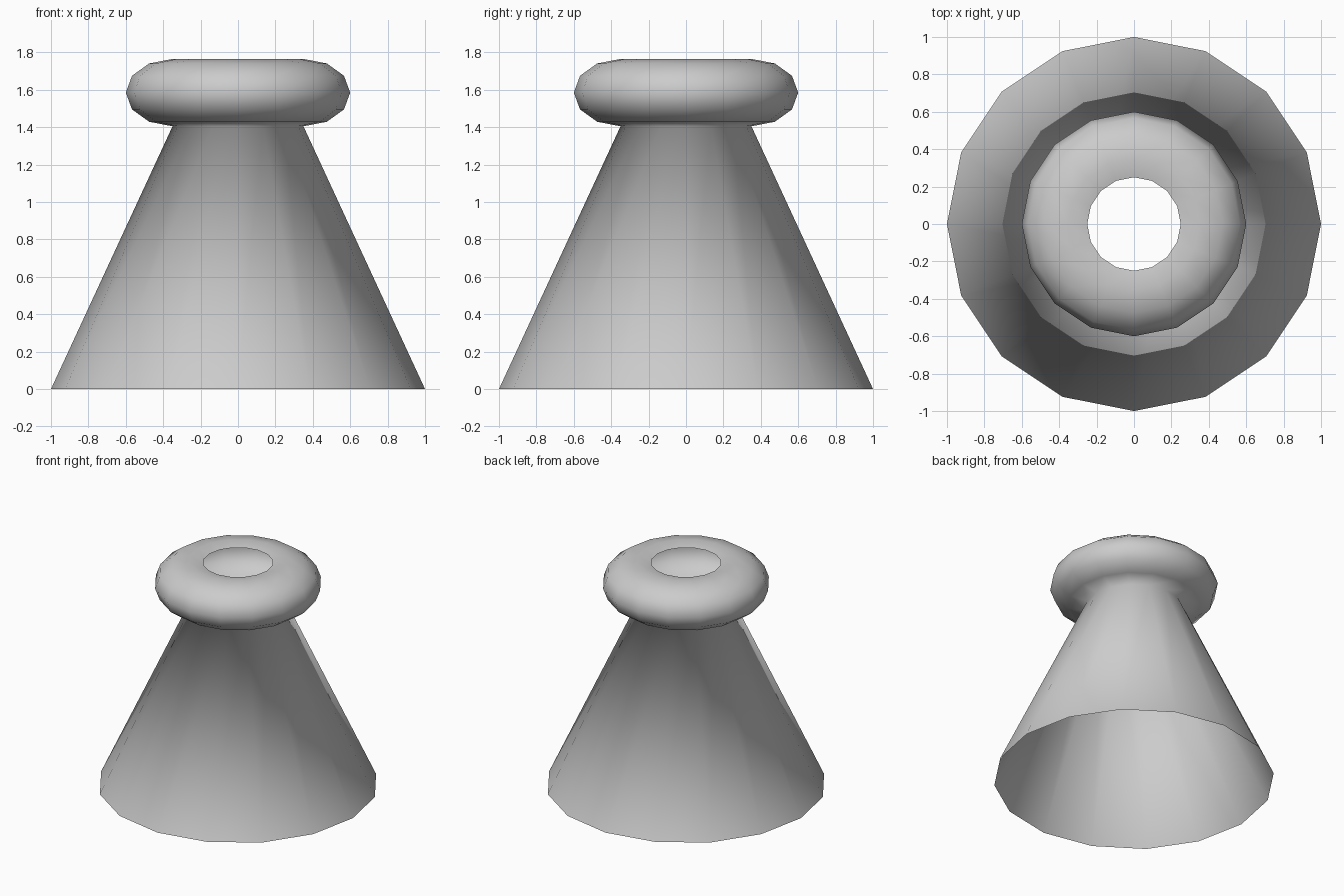
import bpy, bmesh
from math import cos, sin, pi, radians

if "Cube" in bpy.data.objects:
    bpy.data.objects.remove(bpy.data.objects["Cube"])

SIDES = 16

# Profile (radius, height): flared skirt, then an oval rim rolling in to an open hole
profile = [(1.0, 0.0)]
for a in range(-90, 91, 30):
    profile.append((0.35 + 0.25 * cos(radians(a)), 1.585 + 0.18 * sin(radians(a))))
profile.append((0.25, 1.745))

# Revolve the profile into one thin open shell
bm = bmesh.new()
rings = [[bm.verts.new((r * cos(2 * pi * i / SIDES), r * sin(2 * pi * i / SIDES), z))
          for i in range(SIDES)] for r, z in profile]
for low, high in zip(rings, rings[1:]):
    for i in range(SIDES):
        j = (i + 1) % SIDES
        bm.faces.new((low[i], low[j], high[j], high[i])).smooth = True

mesh = bpy.data.meshes.new("flared_funnel")
bm.to_mesh(mesh)
bm.free()
funnel = bpy.data.objects.new("flared_funnel", mesh)
bpy.context.collection.objects.link(funnel)
